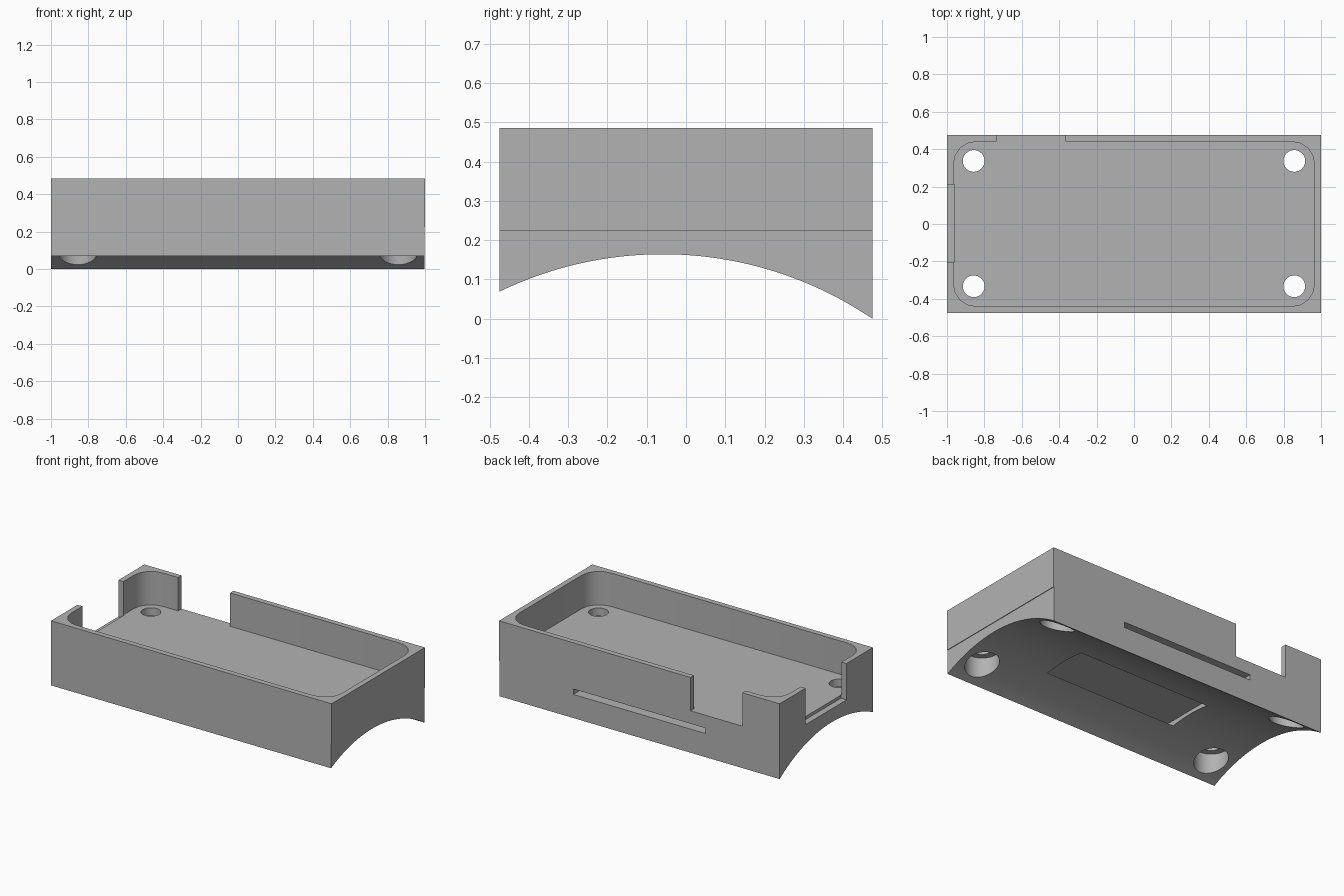
import bpy, bmesh, math
from mathutils import Vector

if "Cube" in bpy.data.objects:
    bpy.data.objects.remove(bpy.data.objects["Cube"])

HX, HY, TOP = 1.0, 0.475, 0.485      # half length, half width, height
FLOOR = 0.27                         # tray floor height
ARC_Y, ARC_Z, ARC_R = -0.06, -0.787, 0.951   # underside saddle curve

grey = bpy.data.materials.new("plain grey")
grey.diffuse_color = (0.45, 0.45, 0.45, 1)
grey.use_nodes = True
grey.node_tree.nodes["Principled BSDF"].inputs["Base Color"].default_value = grey.diffuse_color


def prism(name, outline, axis):
    """Extrude a closed outline of 3D points along an axis vector."""
    bm = bmesh.new()
    face = bm.faces.new([bm.verts.new(p) for p in outline])
    ext = bmesh.ops.extrude_face_region(bm, geom=[face])
    moved = [v for v in ext["geom"] if isinstance(v, bmesh.types.BMVert)]
    bmesh.ops.translate(bm, vec=Vector(axis), verts=moved)
    bmesh.ops.recalc_face_normals(bm, faces=bm.faces)
    mesh = bpy.data.meshes.new(name)
    bm.to_mesh(mesh)
    bm.free()
    mesh.materials.append(grey)
    obj = bpy.data.objects.new(name, mesh)
    bpy.context.collection.objects.link(obj)
    return obj


def box(name, x0, x1, y0, y1, z0, z1):
    return prism(name, [(x0, y0, z0), (x1, y0, z0), (x1, y1, z0), (x0, y1, z0)], (0, 0, z1 - z0))


def cylinder(name, x, y, r, z0, z1, n=48):
    ring = [(x + r * math.cos(2 * math.pi * i / n), y + r * math.sin(2 * math.pi * i / n), z0)
            for i in range(n)]
    return prism(name, ring, (0, 0, z1 - z0))


def rounded_rect(hx, hy, r, z, steps=4):
    pts = []
    for q, (sx, sy) in enumerate([(1, 1), (-1, 1), (-1, -1), (1, -1)]):
        for i in range(steps + 1):
            a = math.pi / 2 * (q + i / steps)
            pts.append((sx * (hx - r) + r * math.cos(a), sy * (hy - r) + r * math.sin(a), z))
    return pts


# Tray body: side profile with a saddle curve below, extruded along its length
N = 48
arc = []
for i in range(N + 1):
    y = -HY + 2 * HY * i / N
    arc.append((-HX, y, max(0.0, ARC_Z + math.sqrt(ARC_R ** 2 - (y - ARC_Y) ** 2))))
tray = prism("tray", arc + [(-HX, HY, TOP), (-HX, -HY, TOP)], (2 * HX, 0, 0))

cutters = [
    # open cavity with rounded corners
    prism("cavity_cutter", rounded_rect(0.965, 0.44, 0.12, FLOOR), (0, 0, 0.5)),
    # notch in the back wall, level with the floor
    box("back_notch_cutter", -0.735, -0.365, 0.3, 0.6, FLOOR, 0.7),
    # notch in the left wall, slightly below the floor
    box("left_notch_cutter", -1.2, -0.96, -0.205, 0.21, 0.25, 0.7),
    # strap slot from the back, breaking through the saddle curve
    box("strap_slot_cutter", -0.47, 0.47, -0.32, 0.7, 0.152, 0.187),
    # tiny step on the right end
    box("end_step_cutter", 0.996, 1.2, -0.7, 0.7, -0.2, 0.225),
]

# Screw holes with wide counterbores from below
for x in (-0.857, 0.857):
    for y in (-0.333, 0.337):
        cutters.append(cylinder("screw_hole_cutter", x, y, 0.058, 0.1, 0.4))
        cutters.append(cylinder("counterbore_cutter", x, y, 0.1, -0.2, 0.22))

for cutter in cutters:
    cutter.hide_render = True
    mod = tray.modifiers.new(cutter.name, "BOOLEAN")
    mod.operation = "DIFFERENCE"
    mod.solver = "EXACT"
    mod.object = cutter

# Bake the cuts, then drop the cutters
deps = bpy.context.evaluated_depsgraph_get()
final = bpy.data.meshes.new_from_object(tray.evaluated_get(deps))
tray.modifiers.clear()
tray.data = final
tray.data.name = "tray"
for cutter in cutters:
    bpy.data.objects.remove(cutter)

# Smooth the curved faces, keep hard edges
bpy.ops.object.select_all(action="DESELECT")
tray.select_set(True)
bpy.context.view_layer.objects.active = tray
bpy.ops.object.shade_smooth_by_angle(angle=math.radians(30))
